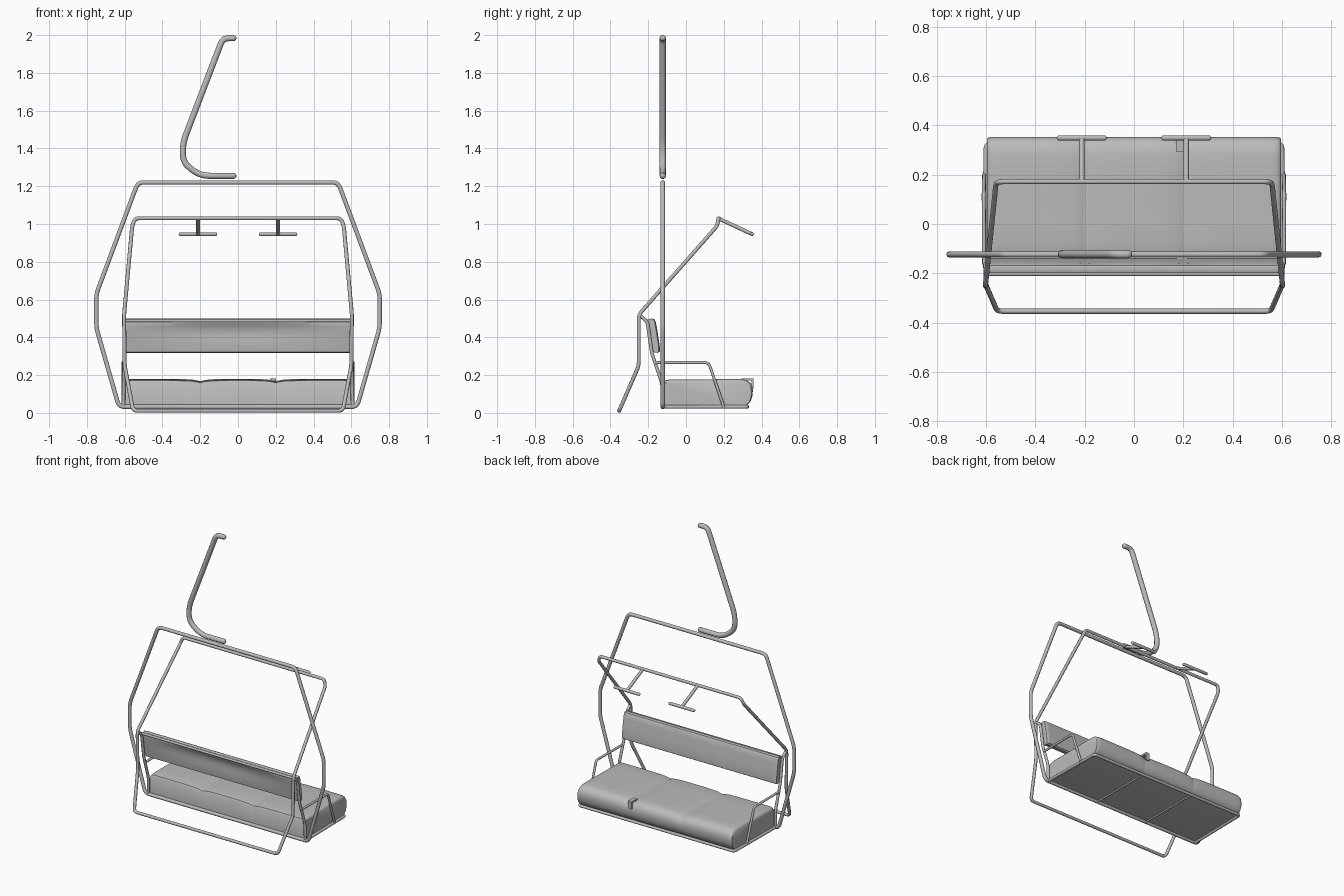
import bpy, bmesh, math
from mathutils import Vector

if "Cube" in bpy.data.objects:
    bpy.data.objects.remove(bpy.data.objects["Cube"])

grey = bpy.data.materials.new("plain_grey")
grey.diffuse_color = (0.5, 0.5, 0.5, 1)
grey.use_nodes = True
grey.node_tree.nodes["Principled BSDF"].inputs["Base Color"].default_value = grey.diffuse_color


def finish(ob, angle=40):
    bpy.ops.object.select_all(action='DESELECT')
    ob.select_set(True)
    bpy.context.view_layer.objects.active = ob
    if ob.type == 'CURVE':
        bpy.ops.object.convert(target='MESH')
        ob = bpy.context.object
    ob.data.materials.clear()
    ob.data.materials.append(grey)
    bpy.ops.object.shade_smooth_by_angle(angle=math.radians(angle))
    return ob


def fillet(pts, r, closed):
    """Round every bend of a path with a short curve."""
    n, out = len(pts), []
    for i, p in enumerate(pts):
        if not closed and i in (0, n - 1):
            out.append(p)
            continue
        a, b = pts[i - 1] - p, pts[(i + 1) % n] - p
        d = min(r, a.length * 0.45, b.length * 0.45)
        p0, p1 = p + a.normalized() * d, p + b.normalized() * d
        for k in range(6):
            t = k / 5
            out.append(p0 * (1 - t) ** 2 + p * 2 * t * (1 - t) + p1 * t * t)
    return out


def tube(name, pts, r, bend=0.03, closed=False, dome=False):
    path = fillet([Vector(p) for p in pts], bend, closed)
    rad = [1.0] * len(path)
    if dome:
        # rounded tube ends
        for _ in range(2):
            d = (path[0] - path[1]).normalized() * r
            base = path[0] - d
            path = [base + d * math.sin(a) for a in (1.45, 1.1, 0.75, 0.4, 0)] + path[1:]
            rad = [math.cos(a) for a in (1.45, 1.1, 0.75, 0.4, 0)] + rad[1:]
            path.reverse()
            rad.reverse()
    cu = bpy.data.curves.new(name, 'CURVE')
    cu.dimensions = '3D'
    cu.bevel_depth = r
    cu.bevel_resolution = 3
    cu.use_fill_caps = True
    s = cu.splines.new('POLY')
    s.points.add(len(path) - 1)
    for q, p, k in zip(s.points, path, rad):
        q.co = (*p, 1)
        q.radius = k
    s.use_cyclic_u = closed
    ob = bpy.data.objects.new(name, cu)
    bpy.context.collection.objects.link(ob)
    return finish(ob)


def mirror_path(half):
    return half + [(-x, y, z) for x, y, z in reversed(half)]


def loft(name, section, xs):
    """Skin closed y-z sections along x."""
    bm = bmesh.new()
    rings = [[bm.verts.new((x, y, z)) for y, z in section(x)] for x in xs]
    n = len(rings[0])
    for a, b in zip(rings, rings[1:]):
        for i in range(n):
            j = (i + 1) % n
            bm.faces.new((a[i], a[j], b[j], b[i]))
    bm.faces.new(rings[0])
    bm.faces.new(rings[-1])
    bmesh.ops.recalc_face_normals(bm, faces=bm.faces)
    me = bpy.data.meshes.new(name)
    bm.to_mesh(me)
    bm.free()
    ob = bpy.data.objects.new(name, me)
    bpy.context.collection.objects.link(ob)
    return finish(ob)


def box(name, lo, hi):
    bpy.ops.mesh.primitive_cube_add(size=1, location=[(a + b) / 2 for a, b in zip(lo, hi)])
    ob = bpy.context.object
    ob.name = name
    ob.scale = [b - a for a, b in zip(lo, hi)]
    bpy.ops.object.transform_apply(location=False, rotation=False)
    return finish(ob, 30)


# hanger arm
Y = -0.123
tube("hanger_arm", [(-0.008, Y, 1.984), (-0.08, Y, 1.984), (-0.292, Y, 1.43),
                    (-0.292, Y, 1.325), (-0.2, Y, 1.255), (-0.008, Y, 1.255)],
     0.017, 0.05, dome=True)

# outer hoop
tube("outer_frame", mirror_path([(0.53, Y, 1.22), (0.75, Y, 0.63), (0.75, Y, 0.45),
                                 (0.63, Y, 0.032)]), 0.012, 0.03, closed=True)

# restraint bar loop with the low rear crossbar
tube("restraint_bar", mirror_path([(0.545, 0.172, 1.03), (0.56, 0.165, 0.99),
                                   (0.603, -0.25, 0.52), (0.6, -0.25, 0.25),
                                   (0.555, -0.354, 0.011)]), 0.0105, 0.025, closed=True)

# footrests: stem with flared ends and a crossbar
A, B = Vector((0, 0.175, 1.028)), Vector((0, 0.35, 0.946))
for s, side in ((-1, "left"), (1, "right")):
    off = Vector((s * 0.212, 0, 0))
    tube(side + "_footrest_stem", [A + off, B + off], 0.0105)
    tube(side + "_footrest_bar", [(s * 0.212 - 0.102, 0.349, 0.946),
                                  (s * 0.212 + 0.102, 0.349, 0.946)], 0.0105, dome=True)
    for e, inner in ((A, B), (B, A)):
        for k in (-1, 1):
            d = (inner - e).normalized()
            tube(side + "_footrest_gusset", [e + off + Vector((k * 0.028, 0, 0)), e + off,
                                             e + off + d * 0.028], 0.007, 0.03)

# seat underframe
tube("seat_frame", mirror_path([(0.6, 0.325, 0.032), (0.607, Y, 0.032)]),
     0.01, 0.02, closed=True)
for x in (-0.2, 0.2):
    tube("seat_cross_rail", [(x, Y, 0.031), (x, 0.325, 0.031)], 0.006)

# armrests, back supports
for s, side in ((-1, "left"), (1, "right")):
    tube(side + "_armrest", [(s * 0.608, -0.165, 0.266), (s * 0.61, 0.12, 0.266),
                             (s * 0.608, 0.2, 0.032)], 0.008, 0.02)
    tube(side + "_back_support", [(s * 0.602, -0.25, 0.52), (s * 0.602, -0.205, 0.485),
                                  (s * 0.602, -0.182, 0.32), (s * 0.605, -0.125, 0.15),
                                  (s * 0.607, -0.123, 0.032)], 0.0095, 0.03)
tube("back_top_rail", [(-0.602, -0.203, 0.488), (0.602, -0.203, 0.488)], 0.008)

# shared x stations, denser at the seams and ends
xs = sorted({s * v for s in (-1, 1) for v in
             (0, 0.05, 0.1, 0.14, 0.17, 0.185, 0.195, 0.2, 0.205, 0.215, 0.23, 0.26,
              0.32, 0.4, 0.48, 0.54, 0.565, 0.58, 0.59, 0.597)})


def seam(x):
    return math.exp(-abs(abs(x) - 0.2) / 0.035)


def edge(x, w):
    t = max(0, (abs(x) - 0.597 + w) / w)
    return 1 - math.sqrt(max(0, 1 - t * t))


# seat cushion with three padded places
SEAT = [(-0.12, 0.034), (0.30, 0.034), (0.325, 0.042), (0.342, 0.062), (0.352, 0.09),
        (0.354, 0.12), (0.35, 0.143), (0.338, 0.162), (0.318, 0.174), (0.29, 0.179),
        (0.24, 0.18), (0.1, 0.177), (0, 0.176), (-0.09, 0.176), (-0.113, 0.171), (-0.12, 0.16)]


def seat_section(x):
    h = 1 - 0.09 * seam(x) - 0.1 * edge(x, 0.035)
    f = 1 - 0.012 * seam(x) - 0.02 * edge(x, 0.035)
    return [(y * f if y > 0.2 else y, 0.034 + (z - 0.034) * h) for y, z in SEAT]


loft("seat_cushion", seat_section, xs)

# backrest cushion, hollowed on its rear side
BACK = [(-0.176, 0.322), (-0.15, 0.318), (-0.139, 0.325), (-0.138, 0.345), (-0.146, 0.4),
        (-0.155, 0.455), (-0.160, 0.482), (-0.168, 0.496), (-0.182, 0.5), (-0.196, 0.495),
        (-0.202, 0.482), (-0.199, 0.46), (-0.196, 0.44), (-0.191, 0.41), (-0.186, 0.38),
        (-0.18, 0.345)]
HOLLOW = {11: 0.008, 12: 0.015, 13: 0.011, 14: 0.005}


def back_section(x):
    c = max(0, 1 - (x / 0.55) ** 2)
    k = 1 - 0.25 * edge(x, 0.02)
    out = []
    for i, (y, z) in enumerate(BACK):
        mid = -0.160 - 0.15 * (z - 0.32)
        y += HOLLOW.get(i, 0) * c
        if 2 < i < 7:
            y -= 0.002 * seam(x)
        out.append((mid + (y - mid) * k, z))
    return out


loft("backrest_cushion", back_section, xs)

# small clip on the seat edge
box("clip_top", (0.17, 0.295, 0.172), (0.2, 0.357, 0.183))
box("clip_front", (0.17, 0.347, 0.13), (0.2, 0.357, 0.183))
